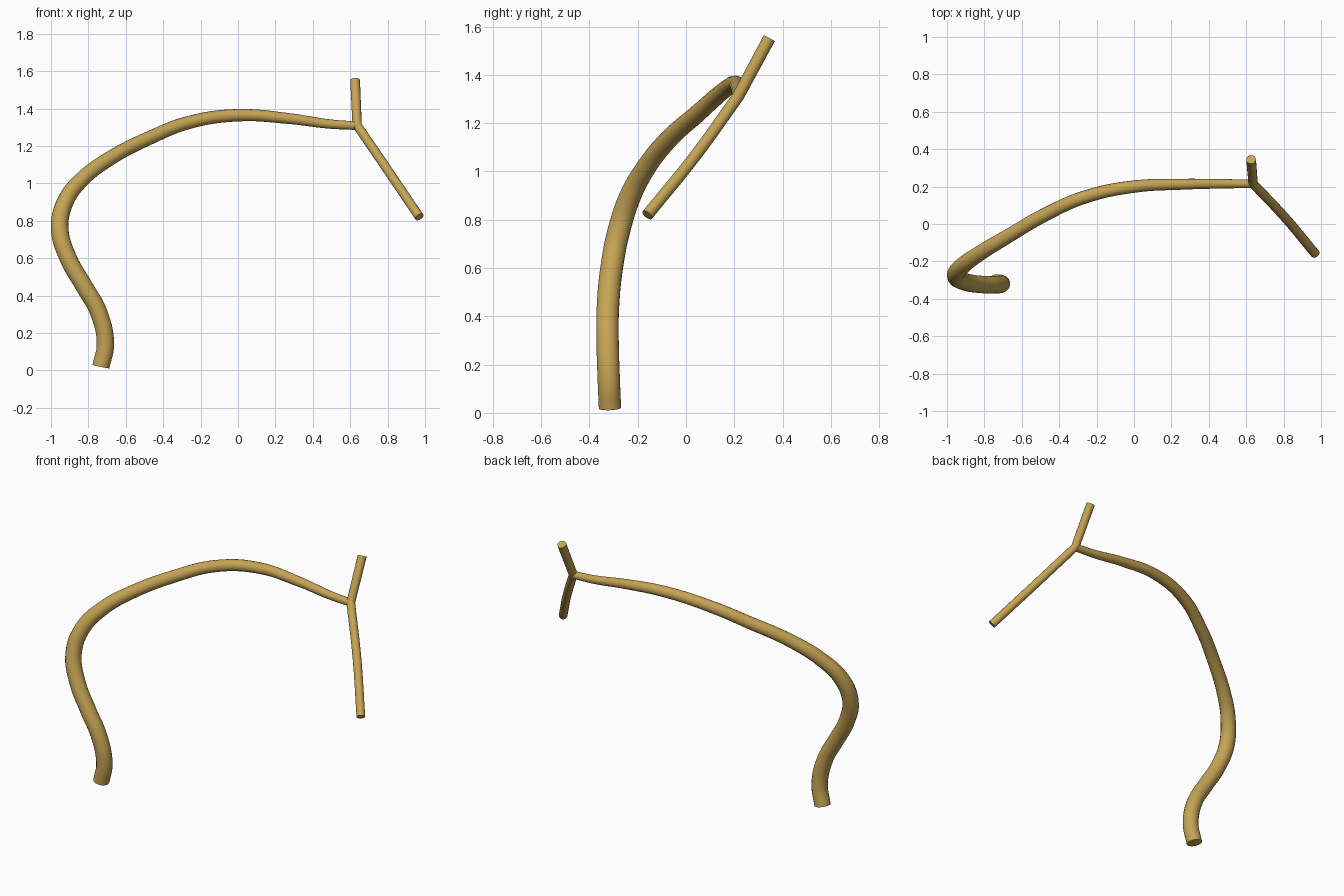
import bpy

if "Cube" in bpy.data.objects:
    bpy.data.objects.remove(bpy.data.objects["Cube"])

wood = bpy.data.materials.new("golden_tan")
wood.diffuse_color = (0.56, 0.37, 0.09, 1.0)
wood.use_nodes = True
wood.node_tree.nodes["Principled BSDF"].inputs["Base Color"].default_value = wood.diffuse_color


def tube(name, points, resolution=6):
    """Round capped tube through (x, y, z, radius) points."""
    cu = bpy.data.curves.new(name, 'CURVE')
    cu.dimensions = '3D'
    cu.bevel_depth = 1.0
    cu.bevel_resolution = 6
    cu.resolution_u = resolution
    cu.use_fill_caps = True
    sp = cu.splines.new('BEZIER')
    sp.radius_interpolation = 'CARDINAL'
    sp.bezier_points.add(len(points) - 1)
    for bp, (x, y, z, r) in zip(sp.bezier_points, points):
        bp.co = (x, y, z)
        bp.radius = r
        bp.handle_left_type = bp.handle_right_type = 'AUTO'
    ob = bpy.data.objects.new(name, cu)
    bpy.context.collection.objects.link(ob)
    bpy.ops.object.select_all(action='DESELECT')
    ob.select_set(True)
    bpy.context.view_layer.objects.active = ob
    bpy.ops.object.convert(target='MESH')
    ob = bpy.context.object
    ob.data.materials.clear()
    ob.data.materials.append(wood)
    bpy.ops.object.shade_smooth_by_angle(angle=0.7)
    return ob


# Main stem: S-bend at the base, long arch, tapering to the fork
tube("main_stem", [
    (-0.733, -0.315, 0.020, 0.047),
    (-0.709, -0.320, 0.140, 0.047),
    (-0.745, -0.325, 0.310, 0.047),
    (-0.820, -0.323, 0.445, 0.047),
    (-0.908, -0.308, 0.600, 0.047),
    (-0.953, -0.278, 0.755, 0.047),
    (-0.922, -0.228, 0.905, 0.045),
    (-0.835, -0.163, 1.020, 0.042),
    (-0.690, -0.075, 1.130, 0.039),
    (-0.475, 0.050, 1.242, 0.037),
    (-0.260, 0.145, 1.326, 0.035),
    (0.000, 0.200, 1.364, 0.033),
    (0.275, 0.213, 1.346, 0.029),
    (0.490, 0.215, 1.317, 0.025),
    (0.635, 0.215, 1.308, 0.023),
])

# Two side twigs leaving the fork
fork = (0.637, 0.215, 1.310, 0.025)
tube("short_twig", [fork, (0.626, 0.345, 1.552, 0.026)])
tube("long_twig", [fork, (0.803, 0.040, 1.067, 0.025), (0.970, -0.160, 0.820, 0.025)])
